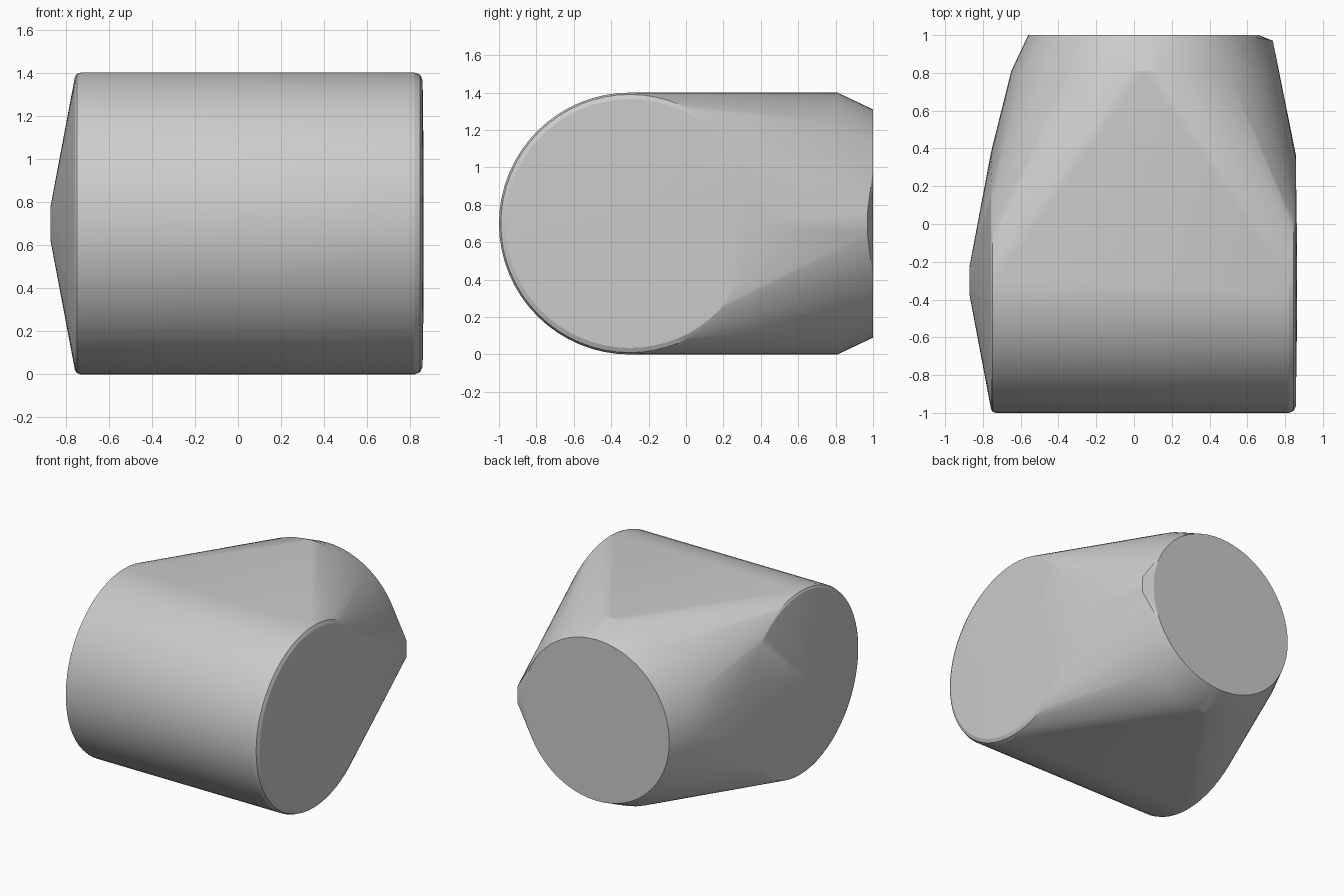
import bpy
import bmesh
from math import sin, cos, tau, radians
from mathutils import Vector

cube = bpy.data.objects.get("Cube")
if cube:
    bpy.data.objects.remove(cube, do_unlink=True)

MID_Z = 0.7      # height of both cylinder axes
SIDE_Y = -0.3    # axis of the sideways cylinder
BACK_X = 0.05    # axis of the backward cylinder
bm = bmesh.new()


def ring(center, radius, axis, count=64):
    """Add a circle of points around the x or y axis."""
    for i in range(count):
        a = tau * i / count
        u, v = radius * cos(a), radius * sin(a)
        offset = Vector((0, u, v)) if axis == "x" else Vector((u, 0, v))
        bm.verts.new(Vector(center) + offset)


# Sideways cylinder: small blunt cone at one end, bevelled flat cap at the other
for x, r in ((-0.73, 0.7), (-0.748, 0.694), (-0.757, 0.68),
             (0.82, 0.7), (0.845, 0.69), (0.857, 0.665), (0.862, 0.3)):
    ring((x, SIDE_Y, MID_Z), r, "x")
ring((-0.87, SIDE_Y, MID_Z), 0.08, "x", 16)

# Backward cylinder with a tapered rim
for y, r in ((0.81, 0.7), (1.0, 0.61)):
    ring((BACK_X, y, MID_Z), r, "y")

# Short upright edge at the back corner
for dz in (-0.06, 0.06):
    bm.verts.new((0.735, 0.97, MID_Z + dz))

# Wrap all the rings in one skin
hull = bmesh.ops.convex_hull(bm, input=bm.verts)
loose = {g for g in hull["geom_interior"] + hull["geom_unused"]
         if isinstance(g, bmesh.types.BMVert)}
bmesh.ops.delete(bm, geom=list(loose), context="VERTS")
bmesh.ops.dissolve_limit(bm, angle_limit=radians(0.5),
                         verts=bm.verts, edges=bm.edges)
bmesh.ops.recalc_face_normals(bm, faces=bm.faces)

mesh = bpy.data.meshes.new("hull_body")
bm.to_mesh(mesh)
bm.free()
body = bpy.data.objects.new("hull_body", mesh)
bpy.context.collection.objects.link(body)

# Plain grey finish
grey = bpy.data.materials.new("plain_grey")
grey.use_nodes = True
color = (0.6, 0.6, 0.6, 1)
grey.diffuse_color = color
grey.node_tree.nodes["Principled BSDF"].inputs["Base Color"].default_value = color
mesh.materials.append(grey)

bpy.ops.object.select_all(action="DESELECT")
body.select_set(True)
bpy.context.view_layer.objects.active = body
bpy.ops.object.shade_smooth_by_angle(angle=radians(20))
